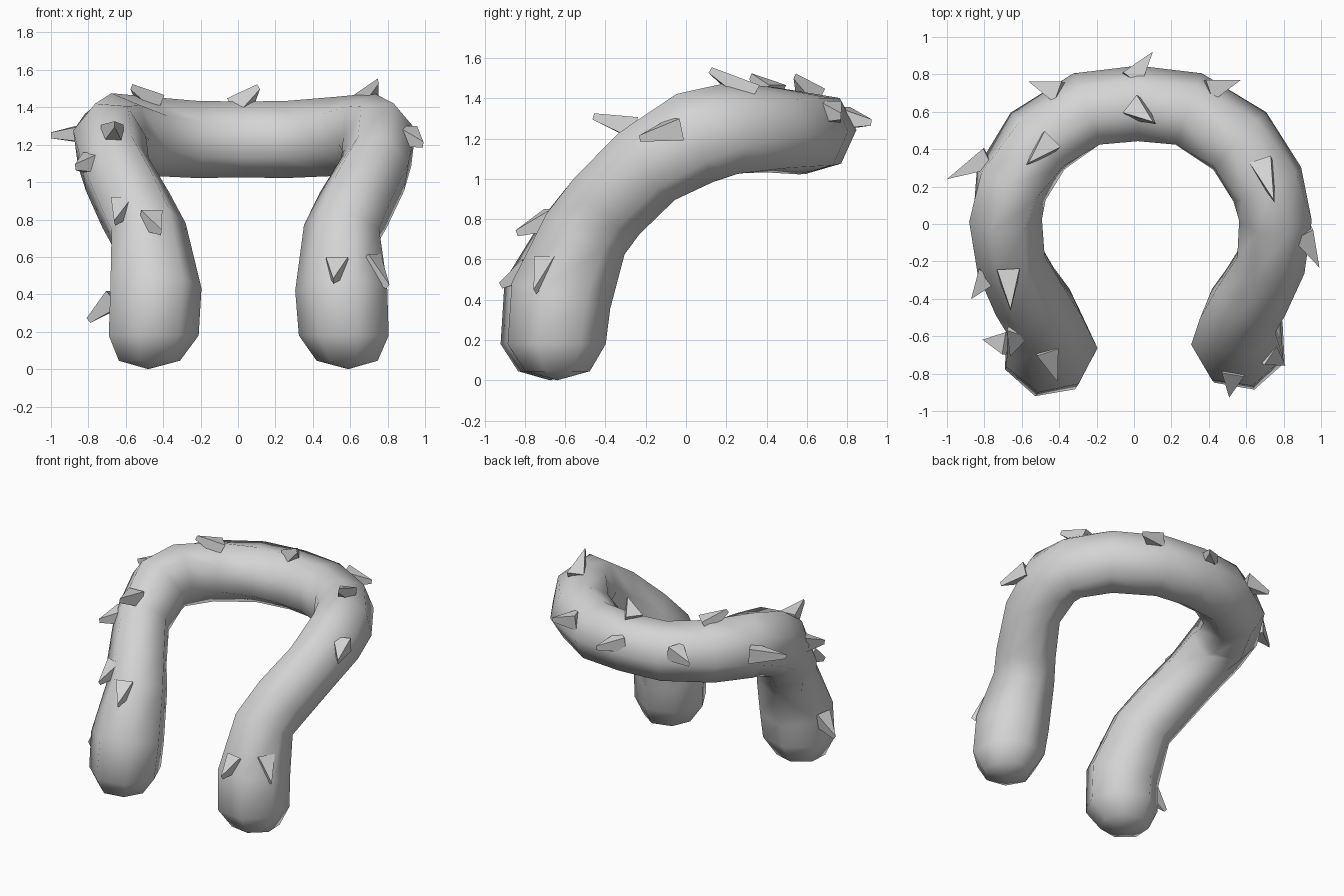
import bpy, bmesh
from math import cos, sin, pi
from mathutils import Vector

if "Cube" in bpy.data.objects:
    bpy.data.objects.remove(bpy.data.objects["Cube"], do_unlink=True)

grey = bpy.data.materials.new("plain grey")
grey.use_nodes = True
grey.diffuse_color = (0.66, 0.66, 0.66, 1)
grey.node_tree.nodes["Principled BSDF"].inputs["Base Color"].default_value = grey.diffuse_color


def add_object(name, bm):
    bmesh.ops.recalc_face_normals(bm, faces=bm.faces)
    mesh = bpy.data.meshes.new(name)
    bm.to_mesh(mesh)
    bm.free()
    mesh.materials.append(grey)
    obj = bpy.data.objects.new(name, mesh)
    bpy.context.collection.objects.link(obj)
    return obj


# Bent tube: depth, height, thickness and side width shared by both legs
LEG = [
    (-.66, .045, .165, .17), (-.665, .18, .25, .25), (-.645, .42, .26, .255),
    (-.50, .735, .225, .21), (-.385, .88, .22, .205), (-.19, 1.075, .225, .19),
    (.04, 1.21, .245, .20), (.21, 1.245, .235, .205), (.44, 1.24, .22, .215),
    (.605, 1.23, .21, .215)]
RIGHT_X = [-.48, -.46, -.45, -.485, -.56, -.66, -.69, -.66, -.51, -.25]
LEFT_X = [.59, .575, .56, .56, .63, .735, .76, .715, .56, .29]


def leg_rings(xs, foot_shift):
    # the feet are set slightly one behind the other
    return [(Vector((x, y + (foot_shift if z < .5 else 0), z)), t, w)
            for x, (y, z, t, w) in zip(xs, LEG)]


right_leg = leg_rings(RIGHT_X, -.015)
left_leg = leg_rings(LEFT_X, .02)
back = [(Vector((.02, .635, 1.23)), .205, .215)]
rings = right_leg + back + left_leg[::-1]
drop = Vector((0, 0, -.045))
ends = [rings[0][0] + drop, rings[-1][0] + drop]
path = [ends[0]] + [r[0] for r in rings] + [ends[1]]

SIDES = 7
upward = Vector((0, -.6, .8))
bm = bmesh.new()
loops = []
for i, (centre, thick, wide) in enumerate(rings):
    tangent = (path[i + 2] - path[i]).normalized()
    if i < 2 or i > len(rings) - 3:
        tangent = Vector((0, 0, 1 if i < 2 else -1))
    normal = (upward - tangent * upward.dot(tangent)).normalized()
    side = tangent.cross(normal)
    # the facets turn a little more along the raised arch
    turn = .31 if centre.z < .5 else .42
    loops.append([bm.verts.new(centre + normal * thick * cos(a) + side * wide * sin(a))
                  for a in (2 * pi * (k - turn) / SIDES for k in range(SIDES))])
for a, b in zip(loops, loops[1:]):
    for k in range(SIDES):
        n = (k + 1) % SIDES
        bm.faces.new((a[k], a[n], b[n], b[k]))
for loop, end in ((loops[0], ends[0]), (loops[-1], ends[1])):
    pole = bm.verts.new(end)
    for k in range(SIDES):
        bm.faces.new((loop[k], loop[(k + 1) % SIDES], pole))
body = add_object("curved_body", bm)
for poly in body.data.polygons:
    poly.use_smooth = True

# Thorns: base point and tip
THORNS = [
    ((-.80, .34, 1.26), (-1.0, .24, 1.25)),
    ((-.47, .42, 1.43), (-.57, .32, 1.51)),
    ((.69, .30, 1.43), (.75, .12, 1.54)),
    ((.02, .61, 1.42), (.11, .54, 1.51)),
    ((0, .79, 1.30), (.10, .92, 1.28)),
    ((-.42, .71, 1.30), (-.56, .76, 1.27)),
    ((.42, .72, 1.33), (.57, .77, 1.31)),
    ((.91, -.07, 1.24), (.99, -.23, 1.20)),
    ((-.67, -.28, 1.26), (-.66, -.46, 1.31)),
    ((-.79, -.29, 1.10), (-.87, -.40, 1.08)),
    ((-.62, -.58, .86), (-.66, -.70, .78)),
    ((-.46, -.69, .79), (-.41, -.84, .73)),
    ((-.68, -.64, .36), (-.80, -.62, .26)),
    ((.53, -.80, .54), (.51, -.92, .47)),
    ((.71, -.69, .56), (.80, -.75, .44))]
for number, (base, tip) in enumerate(THORNS, 1):
    base, tip = Vector(base), Vector(tip)
    axis = (tip - base).normalized()
    base -= axis * .025
    across = axis.cross(Vector((0, 0, 1))).normalized()
    other = axis.cross(across)
    bm = bmesh.new()
    # four-sided wedge with a narrow chisel tip
    foot = [bm.verts.new(base + across * u * .06 + other * v * .055)
            for u, v in ((-1, -1), (1, -1), (1, 1), (-1, 1))]
    point = [bm.verts.new(tip + other * v * .016) for v in (-1, 1)]
    bm.faces.new(foot)
    bm.faces.new((foot[0], foot[1], point[0]))
    bm.faces.new((foot[2], foot[3], point[1]))
    bm.faces.new((foot[1], foot[2], point[1], point[0]))
    bm.faces.new((foot[3], foot[0], point[0], point[1]))
    add_object(f"thorn_{number}", bm)
